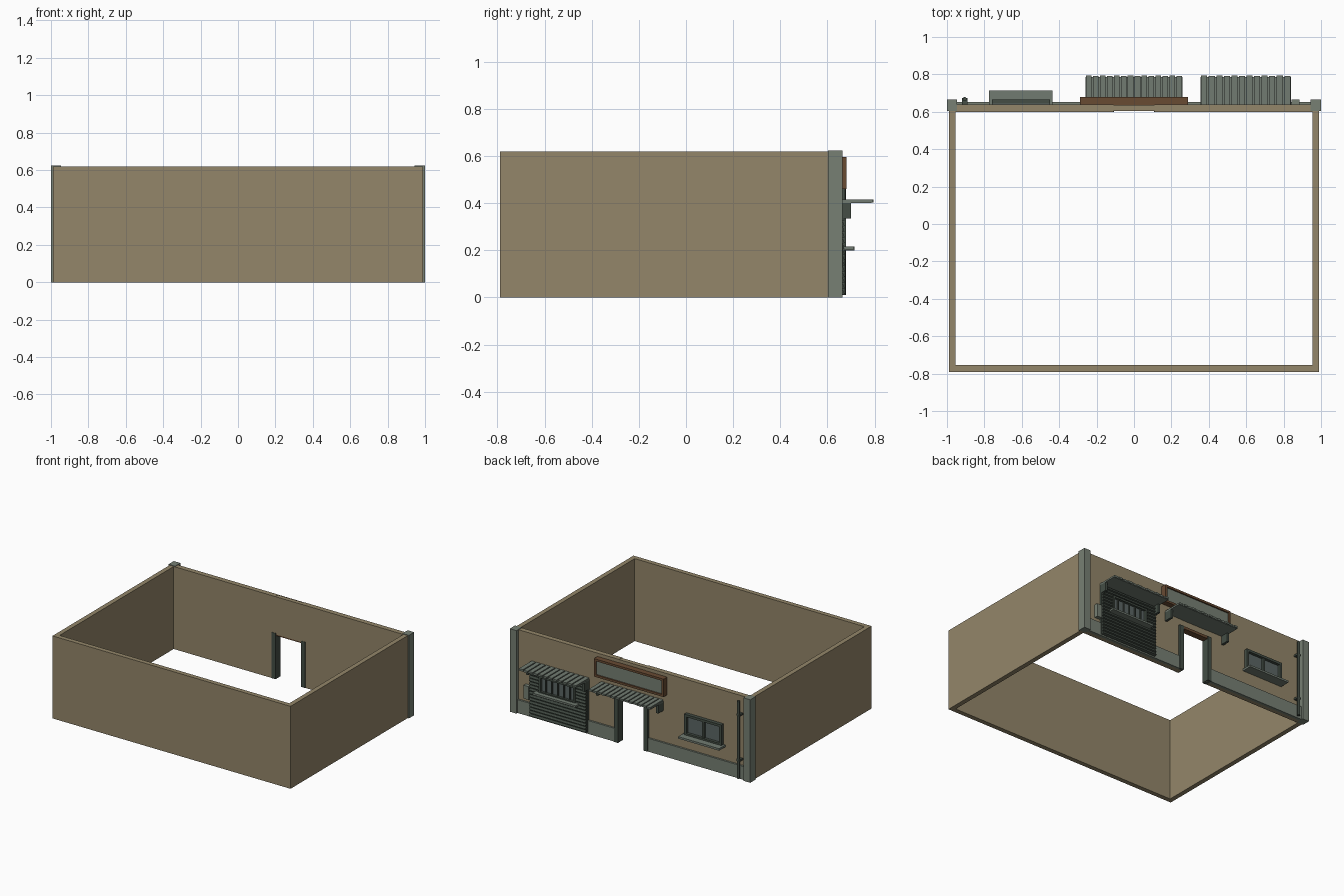
import bpy
import bmesh
from mathutils import Matrix, Vector

if "Cube" in bpy.data.objects:
    bpy.data.objects.remove(bpy.data.objects["Cube"], do_unlink=True)


def material(name, r, g, b):
    color = [(c / 255) ** 2.2 for c in (r, g, b)] + [1.0]
    m = bpy.data.materials.new(name)
    m.use_nodes = True
    m.diffuse_color = color
    m.node_tree.nodes["Principled BSDF"].inputs["Base Color"].default_value = color
    return m


PLASTER = material("tan plaster", 146, 133, 105)
STONE = material("grey green stone", 118, 127, 115)
METAL = material("weathered metal", 112, 122, 112)
DARK = material("dark metal", 70, 79, 71)
WOOD = material("brown wood", 104, 76, 54)
GLASS = material("dusty glass", 92, 102, 100)


def add_box(bm, x, y, z, tilt=0.0):
    """Box from (min, max) ranges, optionally tilted about the x axis."""
    size = Vector((x[1] - x[0], y[1] - y[0], z[1] - z[0]))
    mid = Vector((sum(x) / 2, sum(y) / 2, sum(z) / 2))
    bmesh.ops.create_cube(bm, size=1, matrix=Matrix.Translation(mid)
                          @ Matrix.Rotation(tilt, 4, "X") @ Matrix.Diagonal(size.to_4d()))


def build(name, mat, boxes):
    bm = bmesh.new()
    for b in boxes:
        add_box(bm, *b)
    mesh = bpy.data.meshes.new(name)
    bm.to_mesh(mesh)
    bm.free()
    mesh.materials.append(mat)
    ob = bpy.data.objects.new(name, mesh)
    bpy.context.collection.objects.link(ob)
    return ob


def frame(x, y, z, w):
    """Four bars around a rectangle."""
    return [(x, y, (z[0], z[0] + w)), (x, y, (z[1] - w, z[1])),
            ((x[0], x[0] + w), y, (z[0] + w, z[1] - w)),
            ((x[1] - w, x[1]), y, (z[0] + w, z[1] - w))]


def mirrored(x, y, z):
    return [(x, y, z), ((-x[1], -x[0]), y, z)]


H = 0.62
DOOR = 0.11

# Walls around the open yard
build("front_wall", PLASTER, [((-0.99, 0.99), (-0.79, -0.755), (0, H))])
build("side_walls", PLASTER, mirrored((0.955, 0.99), (-0.755, 0.61), (0, H)))
build("back_walls", PLASTER, mirrored((DOOR, 0.955), (0.6, 0.638), (0, H)))
build("door_header", PLASTER, [((-DOOR, DOOR), (0.603, 0.636), (0.335, H - 0.002))])

# Corner pillars and plinth
build("corner_pillars", STONE, mirrored((0.945, 1.0), (0.603, 0.665), (0, H + 0.004)))
build("plinth", STONE, mirrored((DOOR + 0.03, 0.95), (0.63, 0.652), (0, 0.1)))

# Doorway trim
build("door_jambs", DARK, mirrored((DOOR - 0.003, DOOR + 0.03), (0.598, 0.656), (0, 0.345)))
build("door_lintel", WOOD, [((-DOOR, DOOR), (0.605, 0.654), (0.325, 0.345))])


def awning(name, x0, x1, ribs):
    pitch = (x1 - x0) / ribs
    sheet = [((x0, x1), (0.63, 0.787), (0.4, 0.407))]
    for i in range(ribs):
        a = x0 + i * pitch
        sheet.append(((a + pitch * 0.1, a + pitch * 0.9), (0.632, 0.795 - 0.004 * (i % 2)),
                      (0.402, 0.416)))
    build(name + "_awning", METAL, sheet)
    build(name + "_awning_brackets", DARK,
          [((x, x + 0.018), (0.63, 0.7), (0.335, 0.4)) for x in (x0, x1 - 0.018)])


awning("door", -0.26, 0.26, 14)
awning("shutter", 0.355, 0.84, 12)

# Sign board above the door
build("sign_frame", WOOD, frame((-0.29, 0.29), (0.63, 0.68), (0.46, 0.595), 0.016))
build("sign_panel", STONE, [((-0.28, 0.28), (0.63, 0.67), (0.47, 0.585))])

# Slatted shutter, leaving out the serving hatch
HATCH_X, HATCH_Z = (0.45, 0.75), (0.21, 0.34)
build("shutter_panel", DARK, [((0.36, 0.84), (0.63, 0.656), (0.01, 0.395))])
slats = []
for i in range(16):
    z = (0.012 + i * 0.024, 0.03 + i * 0.024)
    beside_hatch = z[1] > HATCH_Z[0] and z[0] < HATCH_Z[1]
    spans = [(0.365, HATCH_X[0]), (HATCH_X[1], 0.835)] if beside_hatch else [(0.365, 0.835)]
    slats += [(x, (0.654, 0.67), z, 0.35) for x in spans]
build("shutter_slats", DARK, slats)
build("hatch_glass", GLASS, [(HATCH_X, (0.65, 0.66), HATCH_Z)])
build("hatch_frame", DARK, frame(HATCH_X, (0.65, 0.678), HATCH_Z, 0.014))
build("hatch_bars", DARK, [((0.45 + 0.05 * i - 0.004, 0.45 + 0.05 * i + 0.004), (0.655, 0.67),
                            HATCH_Z) for i in range(1, 6)])
build("hatch_shelf", METAL, [((0.42, 0.78), (0.64, 0.71), (0.202, 0.216))])

# Meter box beside the shutter
build("meter_box", STONE, [((0.842, 0.885), (0.63, 0.666), (0.13, 0.23))])

# Window with two panes and a sill
WX, WZ = (-0.76, -0.45), (0.21, 0.37)
build("window_glass", GLASS, [(WX, (0.63, 0.644), WZ)])
build("window_frame", DARK, frame(WX, (0.63, 0.665), WZ, 0.018)
      + [((-0.613, -0.597), (0.63, 0.66), WZ)])
build("window_sill", METAL, [((-0.775, -0.435), (0.63, 0.714), (0.2, 0.215))])

# Drain pipe
bm = bmesh.new()
bmesh.ops.create_cone(bm, cap_ends=True, segments=12, radius1=0.011, radius2=0.011, depth=0.58,
                      matrix=Matrix.Translation((-0.905, 0.668, 0.3)))
pipe_mesh = bpy.data.meshes.new("drain_pipe")
bm.to_mesh(pipe_mesh)
bm.free()
pipe_mesh.materials.append(DARK)
pipe = bpy.data.objects.new("drain_pipe", pipe_mesh)
bpy.context.collection.objects.link(pipe)
bpy.context.view_layer.objects.active = pipe
pipe.select_set(True)
bpy.ops.object.shade_smooth_by_angle()
build("pipe_clamps", DARK, [((-0.92, -0.89), (0.63, 0.674), (z, z + 0.014)) for z in (0.14, 0.48)])
